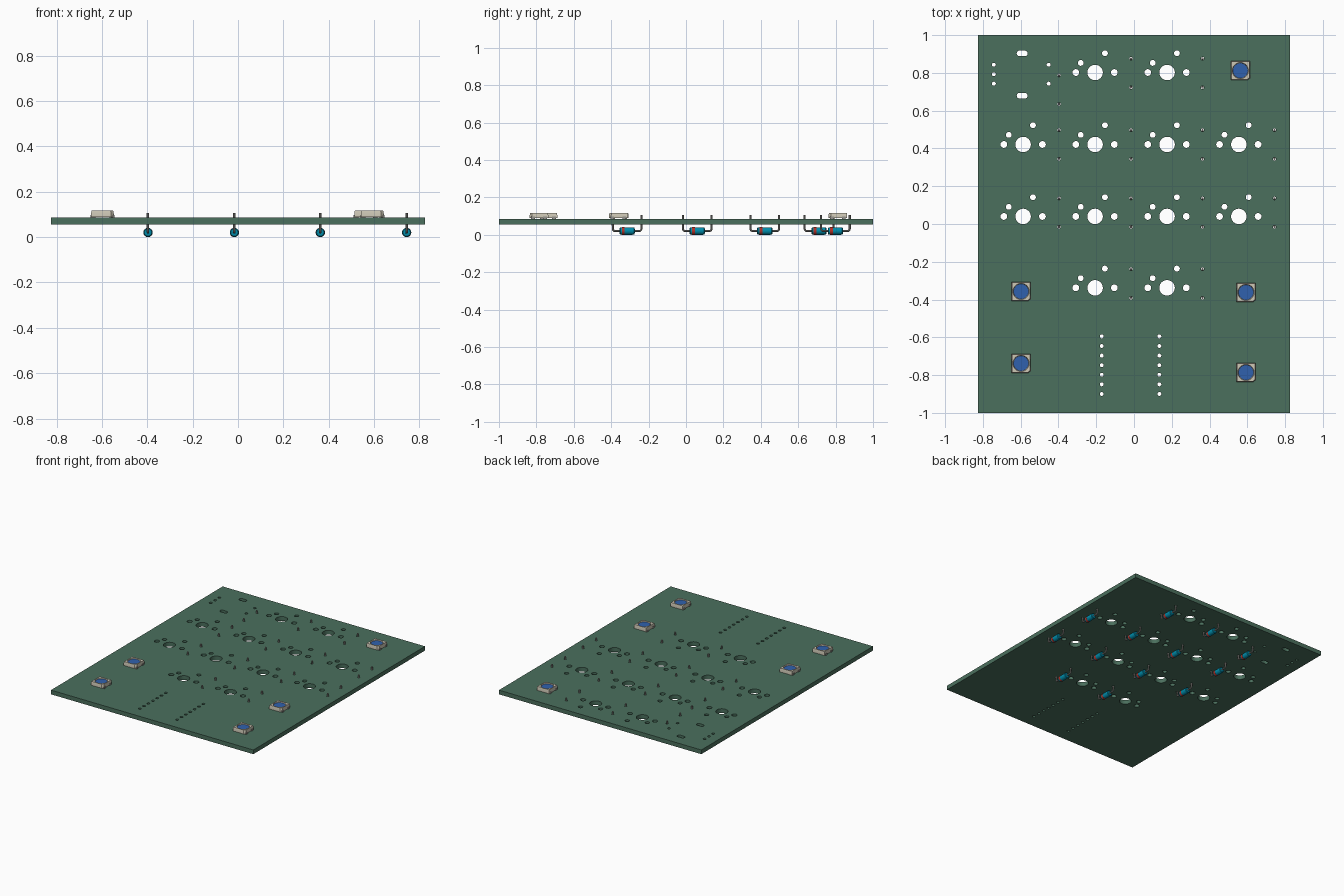
import bpy, bmesh, math
from mathutils import Vector

if "Cube" in bpy.data.objects:
    bpy.data.objects.remove(bpy.data.objects["Cube"])

BOT, TOP = 0.055, 0.086      # board faces
AXIS = 0.0205                # diode axis height


def mat(name, rgb):
    m = bpy.data.materials.new(name)
    m.diffuse_color = (*rgb, 1)
    m.use_nodes = True
    m.node_tree.nodes["Principled BSDF"].inputs["Base Color"].default_value = m.diffuse_color
    return m


GREEN = mat("board_green", (0.07, 0.16, 0.11))
TEAL = mat("diode_teal", (0.0, 0.26, 0.40))
RED = mat("band_red", (0.45, 0.03, 0.02))
METAL = mat("lead_metal", (0.30, 0.29, 0.27))
CREAM = mat("led_cream", (0.62, 0.58, 0.47))
BLUE = mat("led_blue", (0.03, 0.12, 0.42))


def add(name, mesh, loc=(0, 0, 0)):
    ob = bpy.data.objects.new(name, mesh)
    ob.location = loc
    bpy.context.collection.objects.link(ob)
    return ob


def prism(bm, outline, z0, z1, inset=1.0):
    """Closed prism; inset scales the top outline about the origin."""
    lo = [bm.verts.new((x, y, z0)) for x, y in outline]
    hi = [bm.verts.new((x * inset, y * inset, z1)) for x, y in outline]
    n = len(lo)
    bm.faces.new(lo[::-1])
    bm.faces.new(hi)
    for i in range(n):
        bm.faces.new((lo[i], lo[(i + 1) % n], hi[(i + 1) % n], hi[i]))


def slot(x, y, r, half=0.0, n=24):
    """Circle, or a stadium stretched along x by half."""
    pts = []
    for i in range(n):
        a = 2 * math.pi * (i + 0.5) / n
        c = math.cos(a)
        pts.append((x + r * c + math.copysign(half, c), y + r * math.sin(a)))
    return pts


def rect(x, y, w, h):
    return [(x - w, y - h), (x + w, y - h), (x + w, y + h), (x - w, y + h)]


def to_mesh(bm, name, material):
    me = bpy.data.meshes.new(name)
    bm.to_mesh(me)
    bm.free()
    me.materials.append(material)
    return me


def bake(ob):
    dg = bpy.context.evaluated_depsgraph_get()
    return bpy.data.meshes.new_from_object(ob.evaluated_get(dg))


def cut(mesh, cutter_mesh):
    """Subtract cutter_mesh from mesh and return the result."""
    a, b = add("tmp_body", mesh), add("tmp_cutter", cutter_mesh)
    m = a.modifiers.new("cut", 'BOOLEAN')
    m.operation, m.object, m.solver = 'DIFFERENCE', b, 'EXACT'
    out = bake(a)
    for o in (a, b):
        bpy.data.objects.remove(o)
    return out


def lathe_y(name, profile, material, n=24):
    """Revolve (y, radius) points about the y axis."""
    bm = bmesh.new()
    rings = [[bm.verts.new((r * math.cos(2 * math.pi * i / n), y, r * math.sin(2 * math.pi * i / n)))
              for i in range(n)] for y, r in profile]
    for p, q in zip(rings, rings[1:]):
        for i in range(n):
            bm.faces.new((p[i], q[i], q[(i + 1) % n], p[(i + 1) % n]))
    bm.faces.new(rings[0])
    bm.faces.new(rings[-1][::-1])
    bmesh.ops.recalc_face_normals(bm, faces=bm.faces)
    return to_mesh(bm, name, material)


# layout
X = (-0.587, -0.206, 0.175, 0.555)
keys = [(x, y) for y, cols in ((0.802, X[1:3]), (0.421, X), (0.04, X), (-0.338, X[1:3])) for x in cols]
D = (-0.397, -0.016, 0.363, 0.744)
diodes = [(D[0], 0.711)] + [(x, y) for y, cols in
          ((0.799, D[1:3]), (0.421, D), (0.06, D), (-0.315, D[1:3])) for x in cols]
leds = [(0.563, 0.812), (-0.598, -0.357), (0.593, -0.362), (-0.598, -0.738), (0.593, -0.786)]
PIN = 0.0765                 # half spacing of diode leads

# all board holes in one cutter
holes = bmesh.new()


def hole(x, y, r, half=0.0, n=24):
    prism(holes, slot(x, y, r, half, n), BOT - 0.02, TOP + 0.02)


for x, y in keys:            # switch holes
    hole(x, y, 0.041, n=40)
    for dx, dy, r in ((-0.102, 0, 0.018), (0.102, 0, 0.018), (-0.076, 0.051, 0.0155), (0.052, 0.102, 0.0155)):
        hole(x + dx, y + dy, r)
for x, y in diodes:          # diode lead holes
    for s in (-1, 1):
        hole(x, y + s * PIN, 0.0085, n=16)
for y in (0.903, 0.679):     # rotary encoder mounting slots
    hole(-0.592, y, 0.015, 0.014)
for x, y in ((-0.742, 0.843), (-0.742, 0.793), (-0.742, 0.743), (-0.452, 0.843), (-0.452, 0.743)):
    hole(x, y, 0.0105, n=16)
for x in (-0.171, 0.134):    # controller header rows
    for i in range(7):
        hole(x, -0.595 - 0.0508 * i, 0.0105, n=16)

# circuit board
bm = bmesh.new()
prism(bm, rect(0, 0, 0.825, 1.0), BOT, TOP)
board = add("circuit_board", cut(to_mesh(bm, "circuit_board", GREEN), to_mesh(holes, "holes", GREEN)))

# diode parts
body = lathe_y("diode_body", [(-0.041, 0.010), (-0.040, 0.016), (-0.036, 0.0195), (-0.030, 0.020),
                              (0.030, 0.020), (0.036, 0.0195), (0.040, 0.016), (0.041, 0.010)], TEAL)
band = lathe_y("diode_band", [(-0.028, 0.015), (-0.028, 0.0205), (-0.013, 0.0205), (-0.013, 0.015)], RED)

# U-shaped lead with rounded bends, running through the diode body
b, path = 0.012, [(-PIN, 0.106 - AXIS)]
for i in range(5):
    a = math.pi / 2 * i / 4
    path.append((-PIN + b - b * math.cos(a), b - b * math.sin(a)))
path += [(-y, z) for y, z in reversed(path)]
cu = bpy.data.curves.new("lead", 'CURVE')
cu.dimensions = '3D'
cu.bevel_depth, cu.bevel_resolution, cu.use_fill_caps = 0.0055, 2, True
sp = cu.splines.new('POLY')
sp.points.add(len(path) - 1)
for p, (y, z) in zip(sp.points, path):
    p.co = (0, y, z, 1)
tmp = add("tmp_lead", cu)
lead = bake(tmp)
lead.materials.clear()
lead.materials.append(METAL)
bpy.data.objects.remove(tmp)

# LED parts: body with one clipped corner, round recess, lens and contacts
h, c = 0.05, 0.012
bm = bmesh.new()
outline = [(-h, -h), (h - c, -h), (h, -h + c), (h, h), (-h, h)]
prism(bm, outline, TOP + 0.003, TOP + 0.018)
prism_top = bmesh.new()
prism(prism_top, slot(0, 0, 0.040, n=40), TOP + 0.020, TOP + 0.042, 1.15)
top_face = max(bm.faces, key=lambda f: f.calc_center_median().z)
res = bmesh.ops.extrude_face_region(bm, geom=[top_face])
for v in [g for g in res["geom"] if isinstance(g, bmesh.types.BMVert)]:
    v.co = Vector((v.co.x * 0.95, v.co.y * 0.95, TOP + 0.031))
bmesh.ops.delete(bm, geom=[top_face], context='FACES_ONLY')
bmesh.ops.recalc_face_normals(bm, faces=bm.faces)
led_body = cut(to_mesh(bm, "led_body", CREAM), to_mesh(prism_top, "recess", CREAM))
bm = bmesh.new()
prism(bm, slot(0, 0, 0.0395, n=40), TOP + 0.019, TOP + 0.025)
lens = to_mesh(bm, "led_lens", BLUE)
bm = bmesh.new()
for sx in (-1, 1):
    for y in (-0.032, 0.032):
        prism(bm, rect(sx * 0.042, y, 0.0105, 0.010), TOP, TOP + 0.012)
contacts = to_mesh(bm, "led_contacts", METAL)

for me in (body, band, lead):
    me.shade_smooth()
for i, (x, y) in enumerate(diodes, 1):
    for part in (body, band, lead):
        add(f"{'diode_lead' if part is lead else part.name}_{i}", part, (x, y, AXIS))
for i, (x, y) in enumerate(leds, 1):
    for nm, part in (("led_body", led_body), ("led_lens", lens), ("led_contacts", contacts)):
        add(f"{nm}_{i}", part, (x, y, 0))

# smooth round parts, keep hard edges
for ob in bpy.context.collection.objects:
    ob.select_set(True)
bpy.context.view_layer.objects.active = board
bpy.ops.object.shade_smooth_by_angle(angle=math.radians(35))
